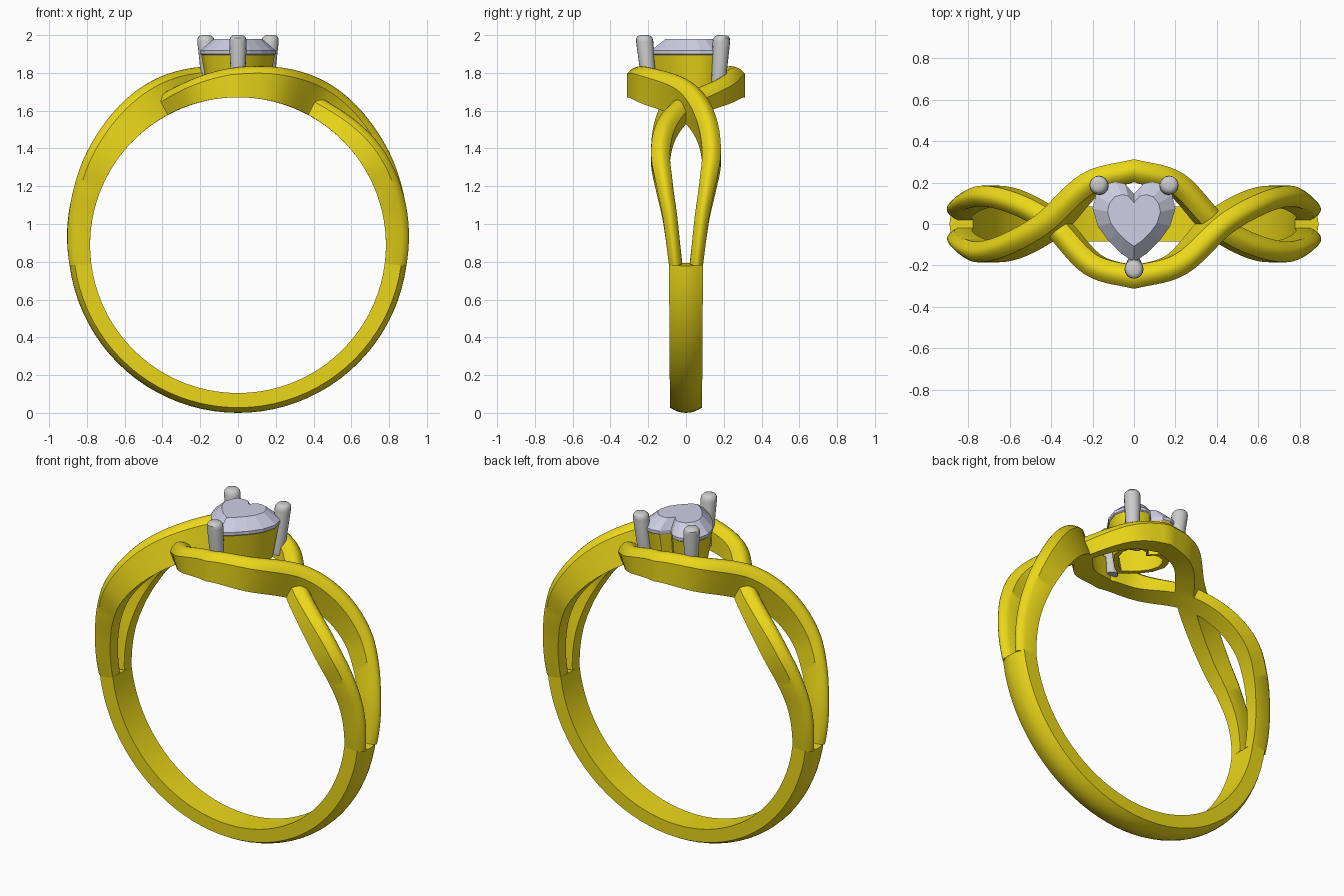
import bpy, bmesh
from math import sin, cos, radians, pi
from mathutils import Vector

if "Cube" in bpy.data.objects:
    bpy.data.objects.remove(bpy.data.objects["Cube"])

CZ, RI = 0.888, 0.783      # finger hole centre height and radius


def material(name, rgb):
    m = bpy.data.materials.new(name)
    m.diffuse_color = (*rgb, 1)
    m.use_nodes = True
    m.node_tree.nodes["Principled BSDF"].inputs["Base Color"].default_value = m.diffuse_color
    return m


gold = material("gold", (0.83, 0.68, 0.01))
crystal = material("crystal", (0.62, 0.62, 0.78))


def loft(name, rings, mat=None, smooth=None, loop=False):
    """Skin equal-length closed rings; cap the ends, or join last to first."""
    bm = bmesh.new()
    vs = [[bm.verts.new(p) for p in r] for r in rings]
    n = len(vs[0])
    for a, b in zip(vs, vs[1:] + (vs[:1] if loop else [])):
        for i in range(n):
            j = (i + 1) % n
            bm.faces.new((a[i], a[j], b[j], b[i]))
    if not loop:
        bm.faces.new(vs[0])
        bm.faces.new(vs[-1])
    bmesh.ops.recalc_face_normals(bm, faces=bm.faces)
    me = bpy.data.meshes.new(name)
    bm.to_mesh(me)
    bm.free()
    ob = bpy.data.objects.new(name, me)
    bpy.context.collection.objects.link(ob)
    if mat:
        me.materials.append(mat)
    if smooth:
        bpy.ops.object.select_all(action='DESELECT')
        ob.select_set(True)
        bpy.context.view_layer.objects.active = ob
        bpy.ops.object.shade_smooth_by_angle(angle=radians(smooth))
    return ob


def curve(keys, x):
    """Smooth interpolation through (x, value) keys."""
    def slope(i):
        a, b = keys[max(i - 1, 0)], keys[min(i + 1, len(keys) - 1)]
        return (b[1] - a[1]) / (b[0] - a[0])
    i = max(k for k in range(len(keys) - 1) if keys[k][0] <= x or k == 0)
    (x0, v0), (x1, v1) = keys[i], keys[i + 1]
    h = x1 - x0
    t = (x - x0) / h
    return (v0 * (2*t**3 - 3*t*t + 1) + v1 * (3*t*t - 2*t**3)
            + h * slope(i) * (t**3 - 2*t*t + t) + h * slope(i + 1) * (t**3 - t*t))


def band_ring(deg, y, dy, r, w, dome):
    """Flat-sided, dome-topped section square to the band's direction."""
    a = radians(deg)
    e = Vector((sin(a), 0, cos(a)))
    tan = Vector((cos(a) * 0.87, dy, -sin(a) * 0.87))
    b = e.cross(tan).normalized()
    c = Vector((0, y, CZ))
    pts = [c + e * RI - b * w / 2, c + e * RI + b * w / 2]
    for k in range(9):
        u = 1 - k / 4
        pts.append(c + e * (r - dome * u * u) + b * u * w / 2)
    return pts


# lower half of the band
lower = []
for k in range(41):
    d = 97 + 166 * k / 40
    s = sin(pi * k / 40)
    lower.append(band_ring(d, 0, 0, 0.898 - 0.01 * s, 0.18 - 0.01 * s, 0.028))
loft("lower_band", lower, gold, 35)

# two crossing strands, the second is the first turned half round
half_y = [(0, -.258), (14, -.195), (28, 0), (42, .1), (56, .135), (68, .115), (80, .085), (97, .055)]
half_w = [(0, .11), (28, .11), (56, .1), (78, .078), (97, .07)]
radius = [(-97, .898), (-75, .915), (-55, .92), (-28, .895), (0, .942),
          (27, .982), (55, .945), (75, .915), (97, .898)]
strand = []
for k in range(97):
    d = -97 + 194 * k / 96
    m = abs(d)
    y = curve(half_y, m)
    dy = (curve(half_y, min(m + .5, 97)) - curve(half_y, max(m - .5, 0)))
    dy /= radians(min(m + .5, 97) - max(m - .5, 0))
    dy = 0 if m < .1 else dy * (1 if d > 0 else -1)
    strand.append(band_ring(d, y, dy, curve(radius, d), curve(half_w, m), 0.036))
loft("front_strand", strand, gold, 35)
turned = [[(-p.x, -p.y, p.z) for p in r] for r in strand]
loft("back_strand", turned, gold, 35)

# heart outline shared by stone and seat
half = [(0, .145), (.045, .195), (.09, .205), (.145, .19), (.185, .14), (.2, .075),
        (.175, -.01), (.125, -.08), (.065, -.14), (0, -.185)]
heart = half + [(-x, y) for x, y in half[-2:0:-1]]


def heart_ring(s, z):
    return [(x * s, 0.03 + (y - 0.03) * s, z) for x, y in heart]


# hollow tapered seat
loft("seat", [heart_ring(s, z) for s, z in
              ((.97, 1.895), (.80, 1.69), (.64, 1.69), (.84, 1.895))], gold, 30, loop=True)

# faceted heart stone
loft("stone", [heart_ring(s, z) for s, z in
               ((.05, 1.76), (.6, 1.83), (1, 1.9), (1, 1.918), (.64, 1.98))], crystal)

# three prongs leaning slightly outward
for i, (x, y) in enumerate(((.172, .19), (-.172, .19), (0, -.222))):
    out = Vector((x, y - 0.02, 0)).normalized()
    rings = []
    for z, r in ((1.70, .036), (1.965, .046), (1.985, .043), (1.996, .033), (2.0, .02)):
        c = Vector((x, y, z)) + out * (z - 2.0) * 0.1
        rings.append([c + Vector((r * cos(t * pi / 8), r * sin(t * pi / 8), 0)) for t in range(16)])
    loft(f"prong_{i + 1}", rings, None, 35)
